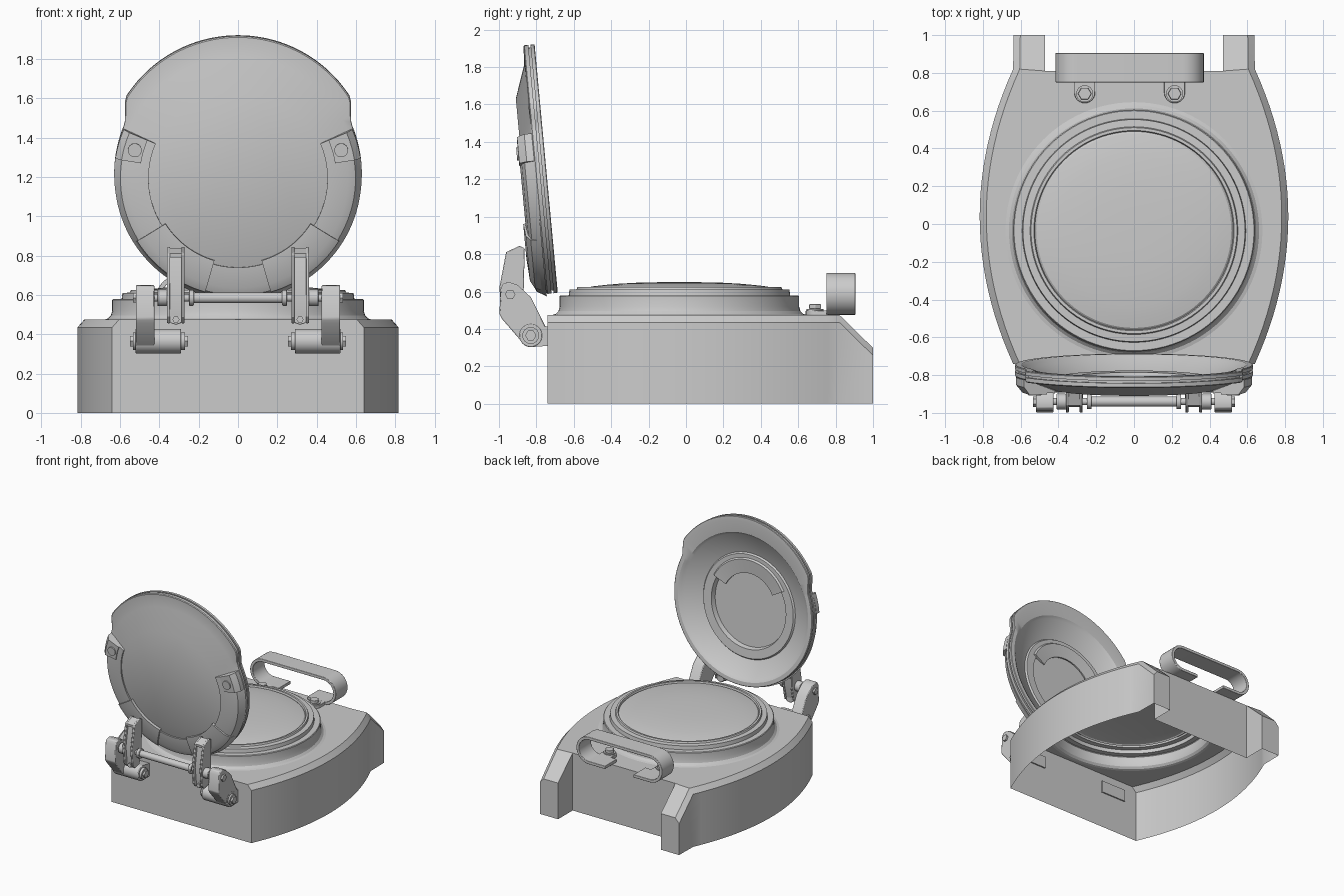
import bpy, bmesh
from math import sin, cos, pi, radians, sqrt
from mathutils import Matrix, Vector

if "Cube" in bpy.data.objects:
    bpy.data.objects.remove(bpy.data.objects["Cube"])


def finish(name, bm, matrix=Matrix(), bevel=0.0):
    bmesh.ops.transform(bm, matrix=matrix, verts=bm.verts)
    bmesh.ops.recalc_face_normals(bm, faces=bm.faces)
    me = bpy.data.meshes.new(name)
    bm.to_mesh(me)
    bm.free()
    me.shade_smooth()
    me.set_sharp_from_angle(angle=radians(28))
    ob = bpy.data.objects.new(name, me)
    bpy.context.collection.objects.link(ob)
    if bevel:
        mod = ob.modifiers.new("bevel", 'BEVEL')
        mod.width, mod.segments = bevel, 2
    return ob


def bridge(bm, a, b):
    n = len(a)
    for i in range(n):
        bm.faces.new((a[i], a[(i + 1) % n], b[(i + 1) % n], b[i]))


def prism(name, pts, axis, lo, hi, bevel=0.0, matrix=Matrix()):
    """Extrude a 2D outline along x (pts are y,z), y (x,z) or z (x,y)."""
    place = {'x': lambda p, t: (t, p[0], p[1]), 'y': lambda p, t: (p[0], t, p[1]),
             'z': lambda p, t: (p[0], p[1], t)}[axis]
    bm = bmesh.new()
    a = [bm.verts.new(place(p, lo)) for p in pts]
    b = [bm.verts.new(place(p, hi)) for p in pts]
    bridge(bm, a, b)
    bm.faces.new(a)
    bm.faces.new(b)
    return finish(name, bm, matrix, bevel)


def disc(cx, cy, r, n=24):
    return [(cx + r * cos(2 * pi * i / n), cy + r * sin(2 * pi * i / n)) for i in range(n)]


def loft(name, loops, cap_ends, matrix=Matrix()):
    bm = bmesh.new()
    rings = [[bm.verts.new(p) for p in loop] for loop in loops]
    for a, b in zip(rings, rings[1:]):
        bridge(bm, a, b)
    if cap_ends:
        bm.faces.new(rings[-1])
        if cap_ends > 1:
            bm.faces.new(rings[0])
    return finish(name, bm, matrix)


def sector(name, section, a0, a1, matrix):
    """Sweep a closed (radius, height) section through an arc, with end caps."""
    n = max(3, int((a1 - a0) / 3))
    arc = [radians(a0 + (a1 - a0) * i / n) for i in range(n + 1)]
    return loft(name, [[(r * cos(t), r * sin(t), h) for r, h in section] for t in arc], 2, matrix)


N = 96
RING_Y = -0.035

# Housing: open-bottomed shell with bowed sides, side chamfers and two sloping rear arms
side = []
for i in range(25):
    y = -0.74 + 1.56 * i / 24
    side.append((0.817 - 0.291 * (y - 0.04) ** 2, y, 0.035))
half = side + [(0.637, 1.0, 0.035), (0.47, 1.0, 0), (0.47, 0.81, 0)]
outline = half + [(-x, y, c) for x, y, c in reversed(half)]
bm = bmesh.new()
low, mid, top = [], [], []
for x, y, c in outline:
    drop = max(0, y - 0.82) * 0.98
    s = 1 if x > 0 else -1
    low.append(bm.verts.new((x, y, 0)))
    mid.append(bm.verts.new((x, y, 0.435 - drop)))
    top.append(bm.verts.new((x - s * c, y, 0.475 - drop)))
bridge(bm, low, mid)
bridge(bm, mid, top)
k = len(half)
bm.faces.new(top[k - 4:k])
bm.faces.new(top[k:k + 4])
plate = top[:k - 3] + [top[k - 1], top[k]] + top[k + 3:]
hole = [bm.verts.new((x, y, 0.475)) for x, y in disc(0, RING_Y, 0.68, N)]
edges = []
for loop in (plate, hole):
    for i, v in enumerate(loop):
        w = loop[(i + 1) % len(loop)]
        edges.append(bm.edges.get((v, w)) or bm.edges.new((v, w)))
bmesh.ops.triangle_fill(bm, use_beauty=True, edges=edges, normal=Vector((0, 0, 1)))
finish("housing", bm)

# Raised seat ring and domed lens
ring = [(.68, .475), (.662, .48), (.647, .495), (.64, .52), (.64, .575), (.635, .58), (.592, .58),
        (.588, .61), (.55, .612), (.545, .625), (.53, .625), (.525, .61)]
lens = [(.525, .61), (.515, .618), (.46, .628), (.4, .635), (.32, .642), (.23, .647), (.1, .65)]
for name, prof, cap in (("seat_ring", ring, 0), ("domed_lens", lens, 1)):
    loft(name, [[(x, y, z) for x, y in disc(0, RING_Y, r, N)] for r, z in prof], cap)

# Lid frame: local x, up along the lid, outward normal
T = radians(5.33)
LID = Matrix(((1, 0, 0, 0), (0, -sin(T), -cos(T), -0.744),
              (0, cos(T), -sin(T), 1.22), (0, 0, 0, 1)))


def rim_radius(t):
    if sin(t) <= 0:
        return 0.63
    return max(0.63, min(0.675 + 0.03 * sin(t), 0.575 / max(abs(cos(t)), 1e-4)))


def rim(off, h):
    ts = [2 * pi * i / 144 for i in range(144)]
    return [((rim_radius(t) + off) * cos(t), (rim_radius(t) + off) * sin(t), h) for t in ts]


def ring_at(r, h, v=0.0):
    return [(x, y, h) for x, y in disc(0, v, r, 144)]


# Lid shell: inside cone, grooved rim, outer shoulder and flat face
loft("lid", [ring_at(.33, .112, -.02), ring_at(.34, .075, -.02), ring_at(.41, .072, -.02),
             ring_at(.42, .085, -.02), ring_at(.555, .03), ring_at(.575, .012), rim(-.035, 0),
             rim(-.004, 0), rim(0, .004), rim(0, .022), rim(-.015, .022), rim(-.015, .034),
             rim(0, .034), rim(0, .055), rim(-.006, .06), ring_at(.6, .066),
             ring_at(.455, .127, -.03)], 2, LID)
# Collar round the lower part of the lid, hinge pads, end lugs
LOW = LID @ Matrix.Translation((0, -0.015, 0))
sector("lid_collar", [(.455, .11), (.455, .138), (.56, .128), (.598, .112), (.628, .06), (.5, .06)],
       -203, 23, LOW)
sector("lid_inner_tab", [(.24, .085), (.24, .075), (.35, .06), (.37, .085)], 25, 150, LID)
for s in (-1, 1):
    mid_a = -90 + s * 37
    sector("hinge_pad", [(.435, .11), (.435, .15), (.56, .142), (.605, .118), (.615, .08)],
           mid_a - 21, mid_a + 21, LOW)
    a = 16 if s > 0 else 164
    sector("lid_lug", [(.50, .12), (.50, .142), (.60, .14), (.632, .10), (.632, .06)],
           a - 7, a + 7, LOW)
    prism("lug_pin", disc(s * .525, .13, .035), 'z', .12, .15, 0, LID)

# Hinges, mirrored left and right
PIV_Y, PIV_Z = -0.94, 0.585
lever = [(-.962, .81), (-.89, .845), (-.862, .83), (-.868, .60), (-.895, .47), (-.955, .455),
         (-.985, .49), (-.998, .62)]
core = [(-.94, .80), (-.87, .82), (-.875, .60), (-.90, .49), (-.955, .49), (-.97, .62)]
link = [(-.945, .65), (-.90, .635), (-.83, .57), (-.75, .41), (-.79, .31), (-.84, .305),
        (-.89, .345), (-.985, .455), (-.998, .48), (-.99, .62), (-.975, .645)]


def span(s, a, b):
    return (a, b) if s > 0 else (-b, -a)


for s in (-1, 1):
    for a, b in ((.272, .288), (.345, .361)):
        prism("hinge_lever_side", lever, 'x', *span(s, a, b), .004)
    prism("hinge_lever_core", core, 'x', *span(s, .286, .347))
    prism("lever_cap", [(-.962, .81), (-.89, .84), (-.885, .81), (-.96, .79)], 'x', *span(s, .286, .347))
    prism("lever_foot", disc(s * .316, .495, .045), 'y', -.955, -.9, .004)
    prism("lever_screw", disc(s * .316, .475, .018, 6), 'y', -.97, -.93)
    prism("hinge_link", link, 'x', *span(s, .425, .52), .006)
    prism("lower_knuckle", disc(-.83, .365, .062, 32), 'x', *span(s, .29, .522), .005)
    prism("knuckle_mount", [(-.83, .427), (-.73, .41), (-.73, .31), (-.83, .303)],
          'x', *span(s, .29, .52))
    prism("knuckle_washer", disc(-.83, .365, .045), 'x', *span(s, .27, .535))
    prism("knuckle_nut", disc(-.83, .365, .03, 6), 'x', *span(s, .255, .55))
    prism("rod_collar", disc(PIV_Y, PIV_Z, .04), 'x', *span(s, .225, .25), .004)
    prism("rod_sleeve", disc(PIV_Y, PIV_Z, .042), 'x', *span(s, .36, .41), .004)
    prism("rod_nut", disc(PIV_Y, PIV_Z, .028, 6), 'x', *span(s, .51, .535))
prism("hinge_rod", disc(PIV_Y, PIV_Z, .027), 'x', -.24, .24)
prism("hinge_pin", disc(PIV_Y, PIV_Z, .019), 'x', -.53, .53)

# Carrying handle: C-shaped band with bolted feet
HX, HZ = -0.023, 0.5875


def band(r):
    right = [(.13, HZ - r)] + [(.28 + r * cos(a), HZ + r * sin(a))
                               for a in [-pi / 2 + pi * i / 16 for i in range(17)]]
    return [(HX + x, z) for x, z in right] + [(HX - x, z) for x, z in reversed(right)]


prism("handle", band(.1125) + band(.088)[::-1], 'y', .75, .905, .003)
for s in (-1, 1):
    bx = HX + s * .238
    tab = [(bx + .055 * cos(a), .695 + .055 * sin(a)) for a in [pi + pi * i / 12 for i in range(13)]]
    prism("handle_foot_tab", tab + [(bx + .055, .76), (bx - .055, .76)], 'z', .473, .499, .003)
    prism("bolt_washer", disc(bx, .69, .045), 'z', .499, .507)
    prism("bolt_head", disc(bx, .69, .036, 6), 'z', .507, .532, .003)
